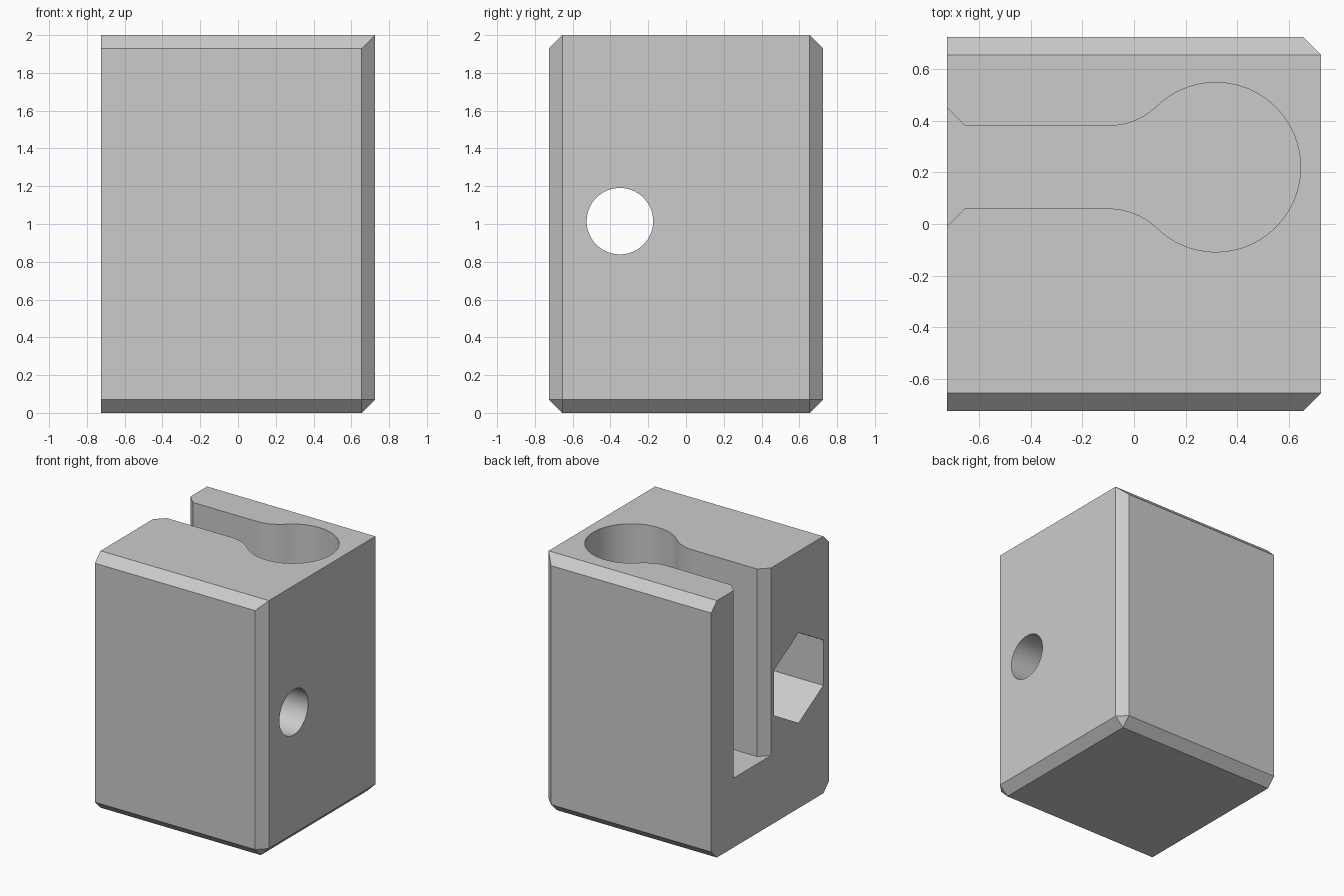
import bpy, bmesh, math

W, H, C = 0.725, 2.0, 0.07          # half width, height, chamfer
SLOT_Y, SLOT_HALF, SLOT_Z = 0.22, 0.16, 0.54
BORE_X, BORE_R = 0.317, 0.328
BOLT_Y, BOLT_Z = -0.35, 1.015

if "Cube" in bpy.data.objects:
    bpy.data.objects.remove(bpy.data.objects["Cube"], do_unlink=True)

grey = bpy.data.materials.new("plain grey")
grey.use_nodes = True
colour = (0.6, 0.6, 0.6, 1)
grey.diffuse_color = colour
grey.node_tree.nodes["Principled BSDF"].inputs["Base Color"].default_value = colour


def make_object(name, bm):
    bmesh.ops.recalc_face_normals(bm, faces=bm.faces)
    mesh = bpy.data.meshes.new(name)
    bm.to_mesh(mesh)
    bm.free()
    mesh.materials.append(grey)
    obj = bpy.data.objects.new(name, mesh)
    bpy.context.collection.objects.link(obj)
    return obj


def prism(name, points, direction):
    """Extrude a closed outline along a direction."""
    bm = bmesh.new()
    face = bm.faces.new([bm.verts.new(p) for p in points])
    out = bmesh.ops.extrude_face_region(bm, geom=[face], use_keep_orig=True)
    moved = [g for g in out["geom"] if isinstance(g, bmesh.types.BMVert)]
    bmesh.ops.translate(bm, verts=moved, vec=direction)
    return make_object(name, bm)


def bolt_shape(name, radius, sides, x0, x1):
    """Prism along x around the bolt axis, first corner pointing up."""
    ring = [2 * math.pi * i / sides for i in range(sides)]
    pts = [(x0, BOLT_Y + radius * math.sin(a), BOLT_Z + radius * math.cos(a)) for a in ring]
    return prism(name, pts, (x1 - x0, 0, 0))


def arc(cx, cy, r, a0, a1, n):
    return [(cx + r * math.cos(a0 + (a1 - a0) * i / n),
             cy + r * math.sin(a0 + (a1 - a0) * i / n)) for i in range(n + 1)]


# Block: front and back ends chamfered, open side and top right edge left sharp
bm = bmesh.new()
bmesh.ops.create_cube(bm, size=1)
for v in bm.verts:
    v.co = (v.co.x * 2 * W, v.co.y * 2 * W, (v.co.z + 0.5) * H)


def is_chamfered(edge):
    mid = (edge.verts[0].co + edge.verts[1].co) / 2
    if mid.x < -0.1:
        return False
    return abs(mid.y) > 0.1 or mid.z < 0.1


bmesh.ops.bevel(bm, geom=[e for e in bm.edges if is_chamfered(e)], offset=C,
                segments=1, profile=0.5, affect='EDGES')
block = make_object("clamp_block", bm)

# Keyhole slot: flared mouth, straight channel, fillet and round bore
fillet_x = -0.1
dx = BORE_X - fillet_x
fillet_r = (dx**2 + SLOT_HALF**2 - BORE_R**2) / (2 * (BORE_R - SLOT_HALF))
fillet_y = SLOT_HALF + fillet_r
join = math.atan2(fillet_y, -dx)
mouth = 0.1
half = [(-W - mouth, SLOT_HALF + C + mouth), (-W + C, SLOT_HALF)]
half += arc(fillet_x, fillet_y, fillet_r, -math.pi / 2, join - math.pi, 14)
half += arc(BORE_X, 0, BORE_R, join, 0, 36)[1:]
outline = half + [(x, -y) for x, y in reversed(half[:-1])]
slot = prism("keyhole_cutter", [(x, SLOT_Y + y, SLOT_Z) for x, y in outline], (0, 0, H))

# Bolt hole through the block and hexagonal nut pocket
cutters = [slot,
           bolt_shape("bolt_hole_cutter", 0.176, 64, -1, 1),
           bolt_shape("nut_pocket_cutter", 0.352, 6, -1, -W + 0.5)]

bpy.ops.object.select_all(action='DESELECT')
block.select_set(True)
bpy.context.view_layer.objects.active = block
for cutter in cutters:
    cutter.hide_render = True
    mod = block.modifiers.new(cutter.name, 'BOOLEAN')
    mod.operation = 'DIFFERENCE'
    mod.solver = 'EXACT'
    mod.object = cutter
    bpy.ops.object.modifier_apply(modifier=mod.name)
    bpy.data.objects.remove(cutter, do_unlink=True)

bpy.ops.object.shade_smooth_by_angle(angle=math.radians(25))
